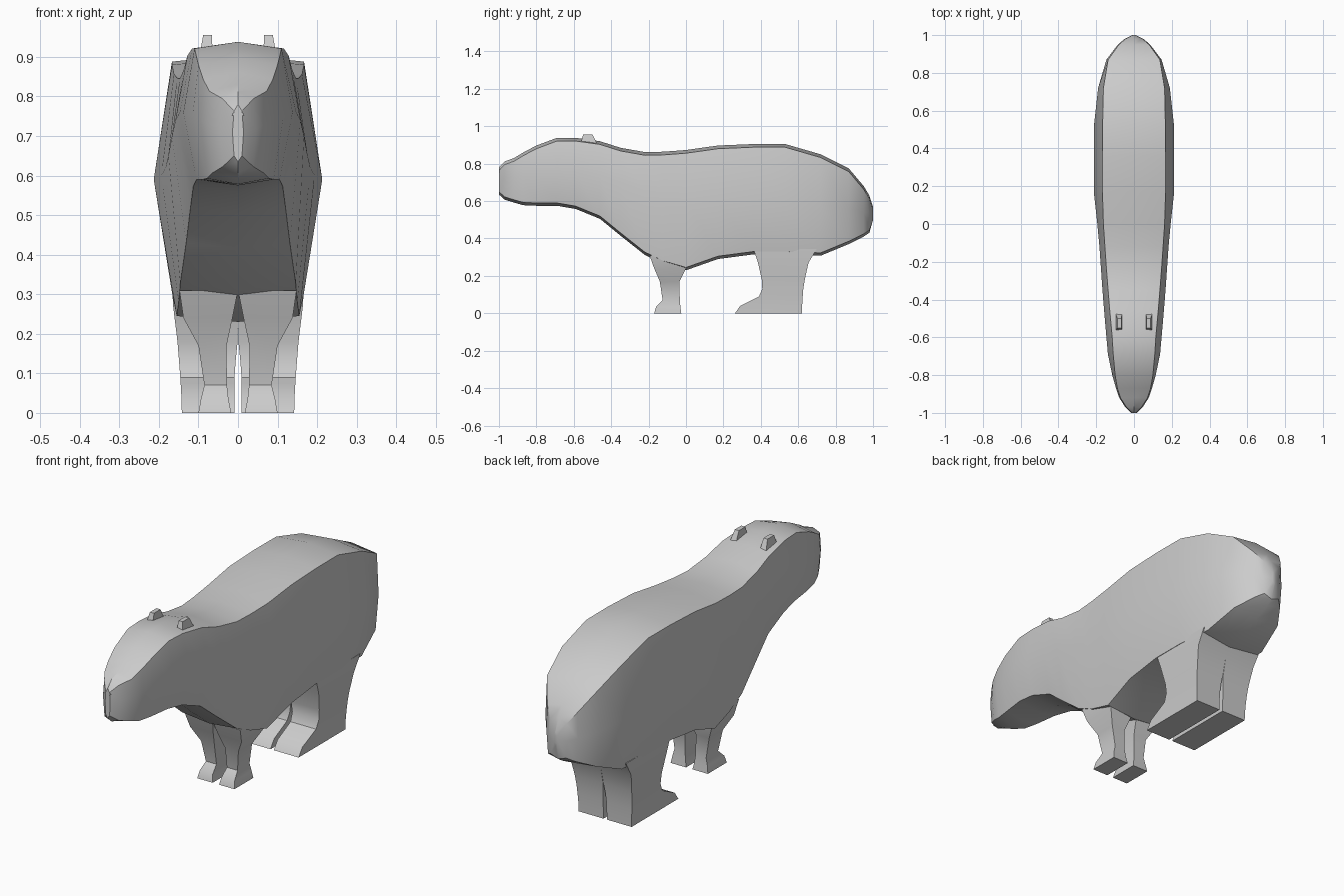
import bpy, bmesh, math


def finish(name, rings, mirror=False, smooth=True):
    """Skin a list of equal-length closed rings and cap both ends."""
    bm = bmesh.new()
    loops = [[bm.verts.new(p) for p in ring] for ring in rings]
    n = len(loops[0])
    for a, b in zip(loops, loops[1:]):
        for i in range(n):
            j = (i + 1) % n
            bm.faces.new((a[i], a[j], b[j], b[i]))
    bm.faces.new(loops[0])
    bm.faces.new(loops[-1])
    bmesh.ops.recalc_face_normals(bm, faces=bm.faces)
    mesh = bpy.data.meshes.new(name)
    bm.to_mesh(mesh)
    bm.free()
    ob = bpy.data.objects.new(name, mesh)
    bpy.context.collection.objects.link(ob)
    if mirror:
        ob.modifiers.new("Mirror", 'MIRROR')
    if smooth:
        bpy.ops.object.select_all(action='DESELECT')
        ob.select_set(True)
        bpy.context.view_layer.objects.active = ob
        bpy.ops.object.shade_smooth_by_angle(angle=math.radians(30))
    return ob


def body_ring(y, top, bottom, ridge, w_top, w_mid, w_low):
    """Ridge-sided section with a slightly crowned back and keeled belly."""
    t, b = top - 0.017, bottom + 0.015
    half = [(w_top, t), (w_mid, ridge), (w_low, b)]
    right = [(x, y, z) for x, z in half]
    left = [(-x, y, z) for x, z in reversed(half)]
    return [(0, y, top)] + right + [(0, y, bottom)] + left


def box_ring(z, y0, y1, x0, x1):
    return [(x0, y0, z), (x1, y0, z), (x1, y1, z), (x0, y1, z)]


# Head and body: y, top, bottom, ridge height, half widths top / ridge / bottom
body = [
    (-1.00, 0.78, 0.635, 0.71, 0.010, 0.014, 0.010),
    (-0.97, 0.812, 0.608, 0.72, 0.040, 0.046, 0.038),
    (-0.92, 0.83, 0.592, 0.73, 0.072, 0.078, 0.064),
    (-0.87, 0.86, 0.578, 0.74, 0.088, 0.095, 0.078),
    (-0.80, 0.897, 0.575, 0.75, 0.100, 0.115, 0.090),
    (-0.69, 0.938, 0.575, 0.76, 0.110, 0.138, 0.105),
    (-0.59, 0.938, 0.558, 0.76, 0.116, 0.147, 0.113),
    (-0.46, 0.92, 0.505, 0.74, 0.128, 0.158, 0.120),
    (-0.35, 0.885, 0.415, 0.70, 0.137, 0.167, 0.131),
    (-0.22, 0.862, 0.312, 0.65, 0.147, 0.176, 0.146),
    (-0.12, 0.864, 0.265, 0.62, 0.154, 0.183, 0.150),
    (0.00, 0.873, 0.230, 0.60, 0.162, 0.194, 0.155),
    (0.17, 0.897, 0.290, 0.59, 0.167, 0.213, 0.167),
    (0.36, 0.905, 0.315, 0.59, 0.167, 0.213, 0.170),
    (0.53, 0.905, 0.315, 0.59, 0.166, 0.211, 0.169),
    (0.72, 0.850, 0.308, 0.58, 0.162, 0.190, 0.160),
    (0.87, 0.775, 0.370, 0.56, 0.137, 0.146, 0.130),
    (0.95, 0.68, 0.410, 0.54, 0.080, 0.085, 0.076),
    (0.98, 0.63, 0.430, 0.53, 0.044, 0.050, 0.042),
    (1.00, 0.57, 0.500, 0.53, 0.008, 0.010, 0.008),
]
finish("body", [body_ring(*s) for s in body])

# Slim front legs with small feet
front = [
    (0.31, -0.195, 0.00, 0.0, 0.148),
    (0.24, -0.170, 0.00, 0.014, 0.138),
    (0.17, -0.140, -0.035, 0.029, 0.100),
    (0.07, -0.125, -0.033, 0.028, 0.085),
    (0.035, -0.160, -0.030, 0.024, 0.094),
    (0.0, -0.170, -0.025, 0.017, 0.100),
]
finish("front_legs", [box_ring(*s) for s in front], mirror=True)

# Broad hind legs with long feet
hind = [
    (0.345, 0.36, 0.70, 0.0, 0.168),
    (0.27, 0.385, 0.655, 0.0, 0.164),
    (0.18, 0.405, 0.635, 0.001, 0.153),
    (0.13, 0.408, 0.627, 0.006, 0.149),
    (0.09, 0.390, 0.624, 0.009, 0.146),
    (0.075, 0.360, 0.623, 0.009, 0.145),
    (0.04, 0.290, 0.621, 0.009, 0.143),
    (0.0, 0.262, 0.62, 0.009, 0.142),
]
finish("hind_legs", [box_ring(*s) for s in hind], mirror=True)

# Little block ears
ears = [(0.905, -0.565, -0.475, 0.064, 0.097),
        (0.955, -0.550, -0.500, 0.066, 0.088)]
finish("ears", [box_ring(*s) for s in ears], mirror=True, smooth=False)

# Nostrils
nostrils = [(0.752, -1.0, -0.97, 0.007, 0.015),
            (0.758, -1.0, -0.97, 0.007, 0.013)]
finish("nostrils", [box_ring(*s) for s in nostrils], mirror=True, smooth=False)
